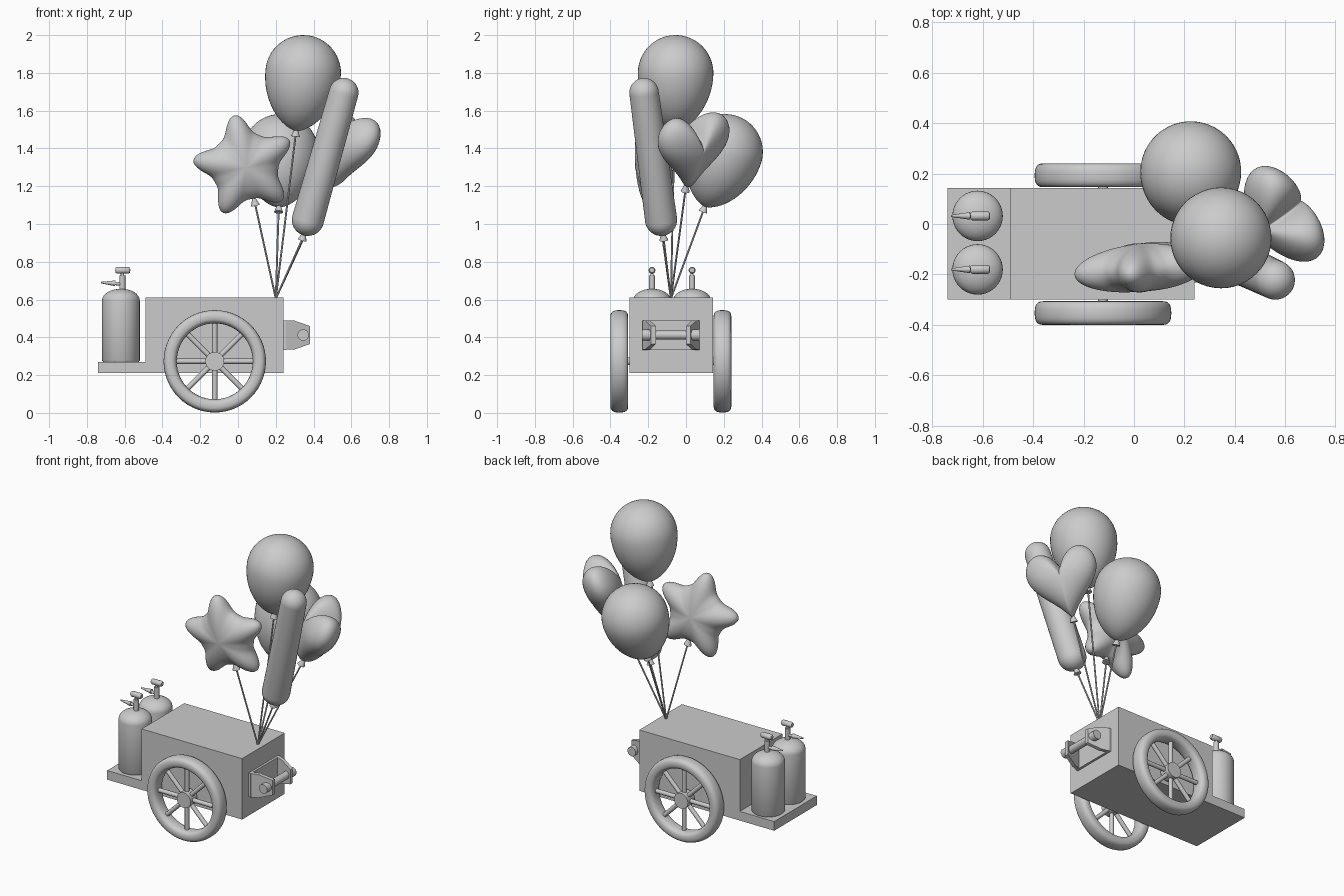
import bpy, bmesh
from math import sin, cos, pi, radians
from mathutils import Vector, Matrix

if "Cube" in bpy.data.objects:
    bpy.data.objects.remove(bpy.data.objects["Cube"])


def finish(name, bm, mat=None, angle=35):
    if mat is not None:
        bm.transform(mat)
    bmesh.ops.recalc_face_normals(bm, faces=bm.faces)
    me = bpy.data.meshes.new(name)
    bm.to_mesh(me)
    bm.free()
    ob = bpy.data.objects.new(name, me)
    bpy.context.collection.objects.link(ob)
    bpy.ops.object.select_all(action='DESELECT')
    ob.select_set(True)
    bpy.context.view_layer.objects.active = ob
    bpy.ops.object.shade_smooth_by_angle(angle=radians(angle))
    return ob


def frame(origin, axis, hint=(1, 0, 0)):
    """Matrix whose z follows axis and whose x lies close to hint."""
    z = Vector(axis).normalized()
    x = Vector(hint)
    x = (x - z * x.dot(z)).normalized()
    m = Matrix((x, z.cross(x), z)).transposed().to_4x4()
    m.translation = Vector(origin)
    return m


def box(name, lo, hi):
    bm = bmesh.new()
    bmesh.ops.create_cube(bm, size=1)
    lo, hi = Vector(lo), Vector(hi)
    return finish(name, bm, Matrix.Translation((lo + hi) / 2) @ Matrix.Diagonal((*(hi - lo), 1)))


def rod(name, a, b, r, r2=None, segs=20):
    a, b = Vector(a), Vector(b)
    hint = (1, 0, 0) if abs((b - a).normalized().x) < 0.9 else (0, 1, 0)
    bm = bmesh.new()
    bmesh.ops.create_cone(bm, cap_ends=True, segments=segs, radius1=r,
                          radius2=r if r2 is None else r2, depth=(b - a).length)
    return finish(name, bm, frame((a + b) / 2, b - a, hint))


def lathe(name, profile, mat, segs=40, closed=False):
    """Spin (radius, height) points round local z."""
    bm = bmesh.new()
    vs = [bm.verts.new((r, 0, h)) for r, h in profile]
    edges = [bm.edges.new(p) for p in zip(vs, vs[1:] + vs[:1] if closed else vs[1:])]
    bmesh.ops.spin(bm, geom=vs + edges, cent=(0, 0, 0), axis=(0, 0, 1),
                   angle=2 * pi, steps=segs, use_duplicate=False)
    bmesh.ops.remove_doubles(bm, verts=bm.verts, dist=1e-5)
    return finish(name, bm, mat)


def puffed(name, outline, depth, mat, rings=12):
    """Inflate an outline in local x-z to a foil balloon of half-thickness depth."""
    bm = bmesh.new()
    n = len(outline)
    rim = [bm.verts.new((x, 0, z)) for x, z in outline]
    for side in (-1, 1):
        prev = rim
        for k in range(1, rings):
            s, h = cos(k / rings * pi / 2), sin(k / rings * pi / 2)
            cur = [bm.verts.new((x * s, side * depth * h, z * s)) for x, z in outline]
            for i in range(n):
                j = (i + 1) % n
                bm.faces.new((prev[i], prev[j], cur[j], cur[i]))
            prev = cur
        top = bm.verts.new((0, side * depth, 0))
        for i in range(n):
            bm.faces.new((prev[i], prev[(i + 1) % n], top))
    return finish(name, bm, mat, 60)


MID = -0.08

# Cart body and rear shelf
box("cart_body", (-0.49, -0.3, 0.21), (0.24, 0.142, 0.61))
box("rear_shelf", (-0.74, -0.3, 0.21), (-0.49, 0.142, 0.27))

# Wheels
for side, tag in ((-1, "front"), (1, "back")):
    c = Vector((-0.123, MID + side * 0.273, 0.273))
    tyre = []
    for i in range(24):
        a = 2 * pi * i / 24
        sq = lambda v: abs(v) ** 0.75 * (1 if v > 0 else -1)
        tyre.append((0.236 + 0.035 * sq(cos(a)), 0.047 * sq(sin(a))))
    lathe(f"{tag}_tyre", tyre, frame(c, (0, 1, 0)), 56, closed=True)
    rod(f"{tag}_hub", c - Vector((0, 0.035, 0)), c + Vector((0, 0.035, 0)), 0.05, segs=28)
    for i in range(8):
        d = Vector((cos(i * pi / 4), 0, sin(i * pi / 4)))
        rod(f"{tag}_spoke_{i}", c + d * 0.03, c + d * 0.215, 0.014, segs=12)
rod("axle", (-0.123, MID - 0.273, 0.273), (-0.123, MID + 0.273, 0.273), 0.02)

# Gas tanks with valves
for i, y in enumerate((0.032, -0.18)):
    dome = [(0.1 * cos(a * pi / 16), 0.325 + 0.062 * sin(a * pi / 16)) for a in range(9)]
    lathe(f"tank_{i}", [(0, 0), (0.095, 0), (0.1, 0.008)] + dome, Matrix.Translation((-0.62, y, 0.27)))
    rod(f"valve_{i}", (-0.612, y, 0.64), (-0.612, y, 0.728), 0.016)
    rod(f"valve_stem_{i}", (-0.612, y, 0.72), (-0.612, y, 0.755), 0.009)
    rod(f"nozzle_{i}", (-0.612, y, 0.682), (-0.66, y, 0.686), 0.009)
    rod(f"nozzle_tip_{i}", (-0.65, y, 0.686), (-0.725, y, 0.69), 0.015, 0.004)
    cap = [(0, 0), (0.013, 0.002), (0.018, 0.01), (0.018, 0.07), (0.013, 0.078), (0, 0.08)]
    lathe(f"valve_handle_{i}", cap, frame((-0.65, y, 0.755), (1, 0, 0), (0, 1, 0)), 20)

# Hitch: back plate, two cheeks leaning inward, cross bar with end knobs
HZ = 0.412
box("hitch_plate", (0.24, MID - 0.152, HZ - 0.078), (0.255, MID + 0.152, HZ + 0.078))
for side in (-1, 1):
    bm = bmesh.new()
    cheek = [(0.25, -0.078, 0.152), (0.30, -0.076, 0.135), (0.38, -0.048, 0.105),
             (0.38, 0.048, 0.105), (0.30, 0.076, 0.135), (0.25, 0.078, 0.152)]
    loops = [[bm.verts.new((x, MID + side * (y - t), HZ + z)) for x, z, y in cheek] for t in (0, 0.025)]
    for l in loops:
        bm.faces.new((l[0], l[1], l[4], l[5]))
        bm.faces.new((l[1], l[2], l[3], l[4]))
    for i in range(6):
        j = (i + 1) % 6
        bm.faces.new((loops[0][i], loops[0][j], loops[1][j], loops[1][i]))
    finish(f"hitch_cheek_{side}", bm, angle=15)
    rod(f"hitch_knob_{side}", (0.345, MID + side * 0.1, HZ), (0.345, MID + side * 0.152, HZ), 0.03)
rod("hitch_bar", (0.345, MID - 0.12, HZ), (0.345, MID + 0.12, HZ), 0.024)

# Balloons
TIE = Vector((0.2, MID, 0.605))


def tail(name, tip, axis):
    """Knot under a balloon and the string down to the cart."""
    tip, d = Vector(tip), Vector(axis).normalized()
    end = tip - d * 0.03
    rod(f"{name}_knot", end, tip + d * 0.012, 0.024, 0.008, 16)
    rod(f"{name}_string", TIE, end + d * 0.01, 0.005, segs=8)


# Round balloons
drop = [(0.2 * sin(t) ** 1.25, 0.31 * (1 - cos(t))) for t in (i * pi / 32 for i in range(16))]
drop += [(0.2 * cos(t), 0.31 + 0.2 * sin(t)) for t in (i * pi / 28 for i in range(14))] + [(0, 0.51)]
for name, centre in (("top_balloon", (0.345, -0.055, 1.8)), ("back_balloon", (0.225, 0.207, 1.382))):
    d = (Vector(centre) - TIE).normalized()
    tip = Vector(centre) - d * 0.31
    lathe(name, drop, frame(tip, d), 48)
    tail(name, tip, d)

# Long balloon
low, high = Vector((0.37, -0.132, 1.022)), Vector((0.56, -0.222, 1.695))
L = (high - low).length
arc = [i * pi / 20 for i in range(11)]
sausage = [(0.085 * sin(t), -0.085 * cos(t)) for t in arc] + [(0.078 * cos(t), L + 0.078 * sin(t)) for t in arc]
sausage[0], sausage[-1] = (0, -0.085), (0, L + 0.078)
axis = high - low
lathe("long_balloon", sausage, frame(low, axis), 36)
tail("long_balloon", low - axis.normalized() * 0.083, axis)

# Star balloon
star = []
for i in range(120):
    a = 2 * pi * i / 120
    r = 0.217 + 0.047 * cos(5 * a) + 0.01 * cos(10 * a)
    star.append((r * sin(a), r * cos(a)))
sc, sd = Vector((0.035, -0.172, 1.308)), Vector((-0.14, -0.08, 0.7)).normalized()
puffed("star_balloon", star, 0.095, frame(sc, sd, (1, 0.1, 0)))
tail("star_balloon", sc - sd * 0.185 + Vector((0.015, 0, 0)), sd)

# Heart balloon
heart = []
for i in range(96):
    t = 2 * pi * i / 96
    x = 12.5 * sin(t) ** 3 + 3.5 * sin(t)
    z = 13 * cos(t) - 5 * cos(2 * t) - 2 * cos(3 * t) - cos(4 * t)
    heart.append((x * 0.0135, z * 0.0142))
hd = Vector((0.37, 0.12, 0.79)).normalized()
tip = Vector((0.475, 0.0, 1.2))
puffed("heart_balloon", heart, 0.11, frame(tip + hd * 17 * 0.0142, hd, (0.6, -0.8, 0)))
tail("heart_balloon", tip, hd)
